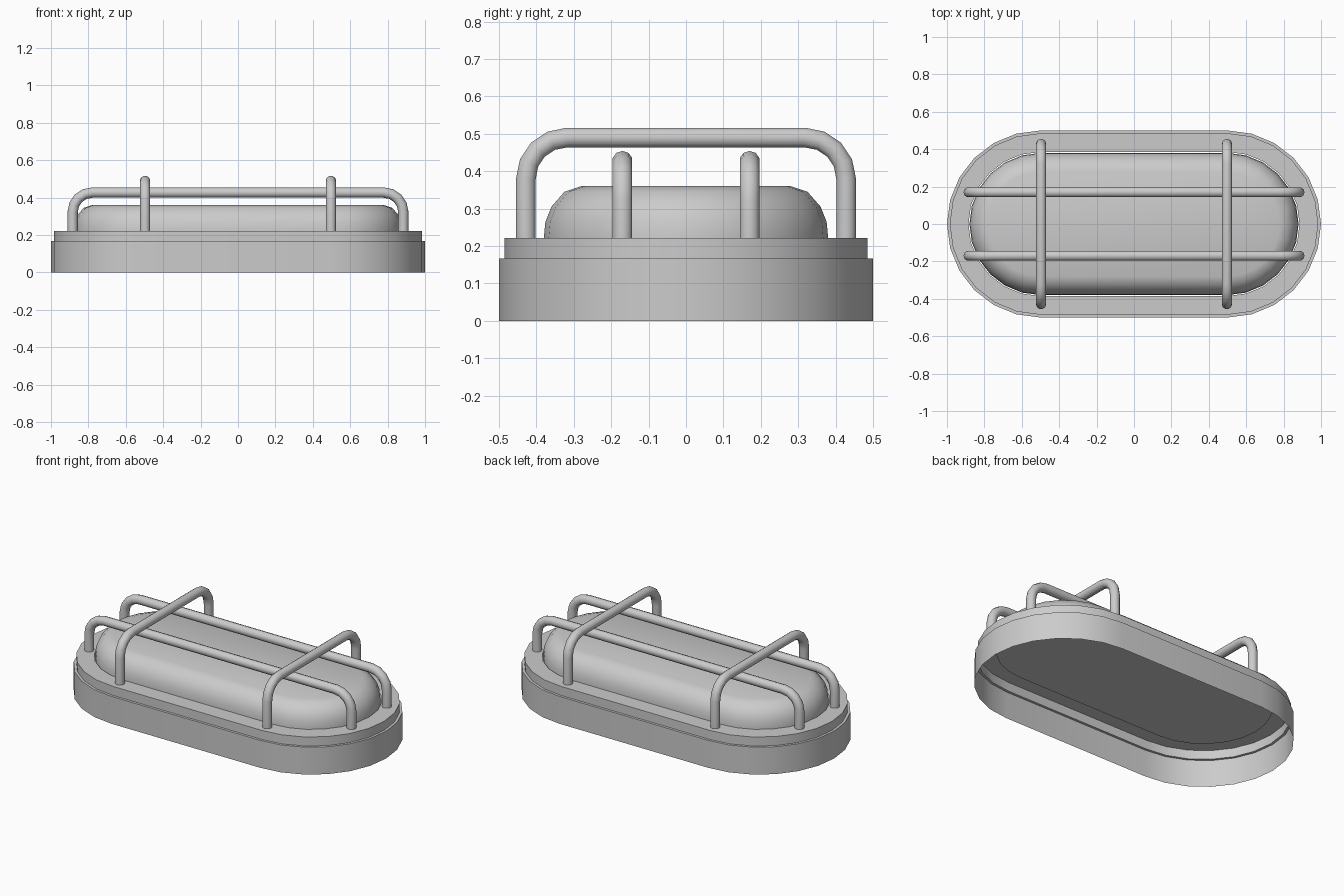
import bpy, bmesh
from math import sin, cos, pi, radians

if "Cube" in bpy.data.objects:
    bpy.data.objects.remove(bpy.data.objects["Cube"])

STRAIGHT = 0.5   # half length of the straight sides
SEGS = 12        # segments per rounded end


def smooth(ob, angle=32):
    bpy.ops.object.select_all(action='DESELECT')
    ob.select_set(True)
    bpy.context.view_layer.objects.active = ob
    bpy.ops.object.shade_smooth_by_angle(angle=radians(angle))


def stadium(r, z):
    pts = []
    for cx, a0 in ((STRAIGHT, -pi / 2), (-STRAIGHT, pi / 2)):
        for i in range(SEGS + 1):
            a = a0 + pi * i / SEGS
            pts.append((cx + r * cos(a), r * sin(a), z))
    return pts


def lofted(name, profile, capped):
    """Skin stadium rings along (radius, z), optionally capping both ends."""
    bm = bmesh.new()
    rings = [[bm.verts.new(p) for p in stadium(r, z)] for r, z in profile]
    for a, b in zip(rings, rings[1:]):
        n = len(a)
        for i in range(n):
            j = (i + 1) % n
            bm.faces.new((a[i], a[j], b[j], b[i]))
    if capped:
        bm.faces.new(rings[-1])
        bm.faces.new(rings[0][::-1])
    me = bpy.data.meshes.new(name)
    bm.to_mesh(me)
    bm.free()
    ob = bpy.data.objects.new(name, me)
    bpy.context.collection.objects.link(ob)
    smooth(ob)


def guard_bar(name, half, top, bend, place):
    """Bent rod: two legs with rounded corners, mapped to 3D by place(u, z)."""
    right = [(half, 0.222)]
    for i in range(5):
        a = pi / 2 * i / 4
        right.append((half - bend + bend * cos(a), top - bend + bend * sin(a)))
    path = right + [(-u, z) for u, z in reversed(right)]
    cu = bpy.data.curves.new(name, 'CURVE')
    cu.dimensions = '3D'
    cu.bevel_depth = 0.0275
    cu.bevel_resolution = 3
    sp = cu.splines.new('POLY')
    sp.points.add(len(path) - 1)
    for p, (u, z) in zip(sp.points, path):
        p.co = (*place(u, z), 1)
    ob = bpy.data.objects.new(name, cu)
    bpy.context.collection.objects.link(ob)
    bpy.ops.object.select_all(action='DESELECT')
    ob.select_set(True)
    bpy.context.view_layer.objects.active = ob
    bpy.ops.object.convert(target='MESH')
    smooth(bpy.context.view_layer.objects.active, 40)


# Stepped base, open underneath, with an opening for the cover
lofted("base", [(0.5, 0), (0.5, 0.167), (0.485, 0.167), (0.485, 0.222),
                (0.385, 0.222)], False)

# Rounded lamp cover set into the opening
lofted("lamp_cover", [(0.38, 0.205), (0.38, 0.222), (0.376, 0.265), (0.36, 0.305),
                      (0.325, 0.345), (0.28, 0.36)], True)

# Wire guard: two cross bars and two long bars
for side, s in (("left", -1), ("right", 1)):
    guard_bar("cross_bar_" + side, 0.428, 0.49, 0.11,
              lambda u, z: (0.497 * s, u, z))
for side, s in (("front", -1), ("back", 1)):
    guard_bar("long_bar_" + side, 0.884, 0.427, 0.105,
              lambda u, z: (u, 0.17 * s, z))
